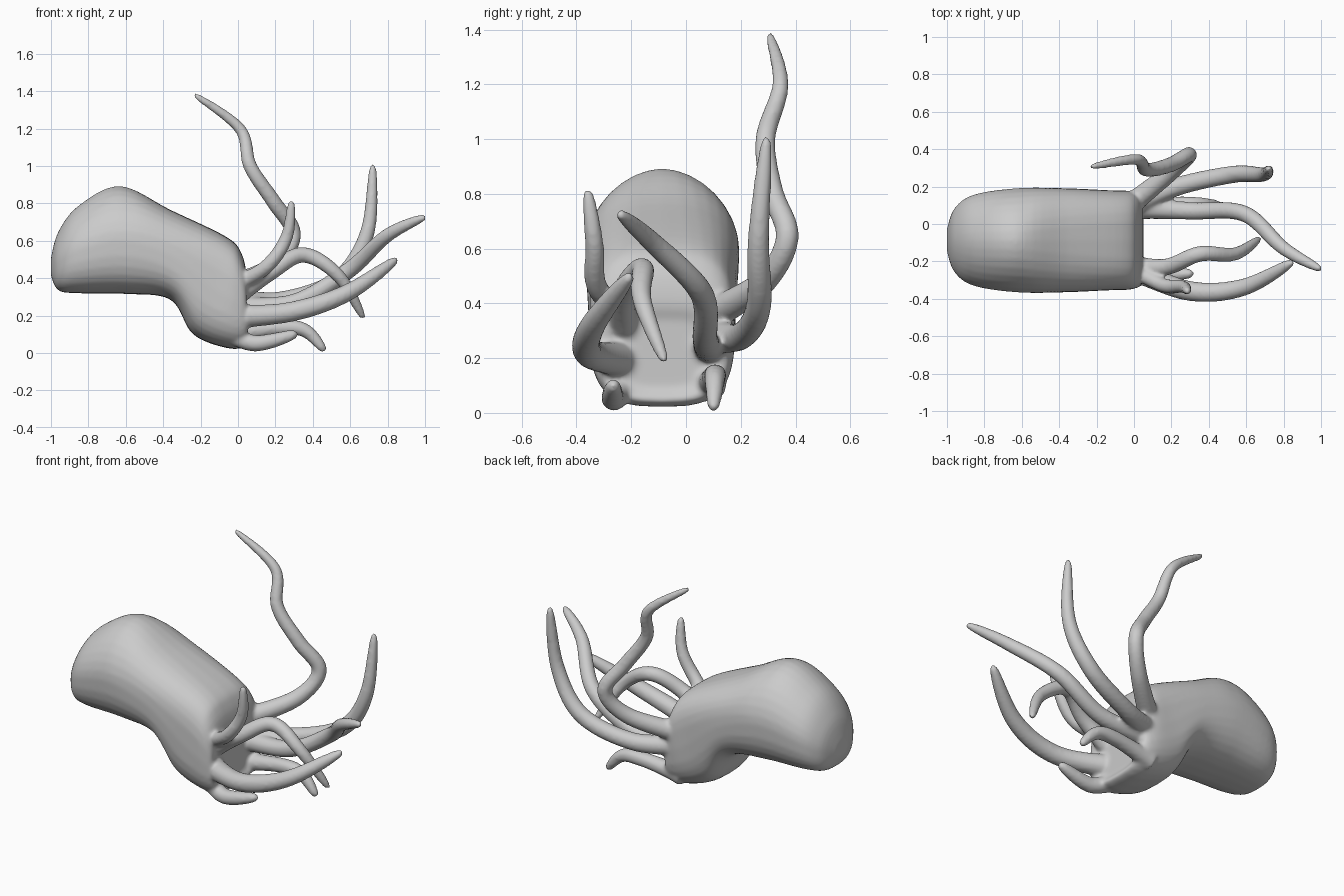
import bpy, bmesh
from math import sin, cos, pi
from mathutils import Vector

if "Cube" in bpy.data.objects:
    bpy.data.objects.remove(bpy.data.objects["Cube"])

CY = -0.087    # body centre line in y
SIDES = 32


def spow(v, e):
    return (1 if v >= 0 else -1) * abs(v) ** e


def smooth_rows(rows, steps):
    """Catmull-Rom interpolation through rows of any width."""
    v = [Vector(r) for r in rows]
    out = []
    for i in range(len(v) - 1):
        p, a, b, q = v[max(i - 1, 0)], v[i], v[i + 1], v[min(i + 2, len(v) - 1)]
        for s in range(steps):
            t = s / steps
            out.append(a + (b - p) * (t / 2) + (p * 2 - a * 5 + b * 4 - q) * (t * t / 2)
                       + (a * 3 - p - b * 3 + q) * (t ** 3 / 2))
    return out + [v[-1]]


# Body: rounded-square rings (x_top, z_top, x_bottom, z_bottom, half_width)
stations = [
    (-1.00, 0.51, -1.00, 0.41, 0.06),
    (-0.96, 0.65, -0.96, 0.335, 0.17),
    (-0.85, 0.79, -0.86, 0.32, 0.244),
    (-0.63, 0.893, -0.60, 0.316, 0.279),
    (-0.36, 0.765, -0.36, 0.285, 0.278),
    (-0.06, 0.62, -0.24, 0.10, 0.268),
    (0.02, 0.53, -0.05, 0.025, 0.262),
    (0.045, 0.41, 0.05, 0.04, 0.23),
    (0.03, 0.34, 0.03, 0.09, 0.16),
]
bm = bmesh.new()
rings = []
for xt, zt, xb, zb, hw in smooth_rows(stations, 6):
    front = min(max((xt + 0.6) / 0.6, 0), 1)   # boxier towards the head
    ring = []
    for i in range(SIDES):
        a = 2 * pi * i / SIDES
        e = 2 / (1.85 + 1.6 * front if sin(a) >= 0 else 2.7 + 0.3 * front)
        k = (spow(sin(a), e) + 1) / 2
        ring.append(bm.verts.new((xb + (xt - xb) * k, CY + hw * spow(cos(a), e),
                                  zb + (zt - zb) * k)))
    rings.append(ring)
for r0, r1 in zip(rings, rings[1:]):
    for i in range(SIDES):
        j = (i + 1) % SIDES
        bm.faces.new((r0[i], r0[j], r1[j], r1[i]))
bm.faces.new(rings[0])
bm.faces.new(rings[-1])
me = bpy.data.meshes.new("octopus_body")
bm.to_mesh(me)
bm.free()
body = bpy.data.objects.new("octopus_body", me)
bpy.context.collection.objects.link(body)
parts = [body]


# Arms: tapered tubes with flared roots, at levels on each side of the head
def arm(name, side, level, r, *path):
    root = (-0.04, CY + 0.02 + side * 0.155, 0.10 + 0.093 * level)
    pts = smooth_rows([root, *path], 10)
    cu = bpy.data.curves.new(name, 'CURVE')
    cu.dimensions = '3D'
    cu.bevel_depth = 1.0
    cu.bevel_resolution = 4
    cu.use_fill_caps = True
    sp = cu.splines.new('POLY')
    sp.points.add(len(pts) - 1)
    for i, (p, sv) in enumerate(zip(pts, sp.points)):
        t = i / (len(pts) - 1)
        sv.co = (*p, 1)
        sv.radius = (r * (1 - 0.15 * t) * (1 - t ** 4) ** 0.6 + 0.011
                     + 0.018 * max(0, 1 - t / 0.3) ** 2)
    ob = bpy.data.objects.new(name, cu)
    bpy.context.collection.objects.link(ob)
    parts.append(ob)


arm("arm_raised", 1, 2.75, 0.034, (0.2, 0.28, 0.475), (0.295, 0.37, 0.64), (0.19, 0.315, 0.81),
    (0.065, 0.29, 1.0), (0.01, 0.345, 1.2), (-0.235, 0.305, 1.383))
arm("arm_side_back", 1, 2, 0.041, (0.23, 0.2, 0.28), (0.53, 0.265, 0.39),
    (0.69, 0.265, 0.64), (0.722, 0.295, 1.01))
arm("arm_long", 1, 1.5, 0.038, (0.3, 0.07, 0.27), (0.59, 0.055, 0.44),
    (0.80, -0.13, 0.63), (1.003, -0.245, 0.73))
arm("arm_low_back", 1, 0, 0.034, (0.22, 0.105, 0.135), (0.36, 0.105, 0.12), (0.465, 0.1, 0.01))
arm("arm_upper_front", -1, 2.7, 0.03, (0.15, -0.325, 0.46), (0.26, -0.335, 0.62),
    (0.287, -0.36, 0.815))
arm("arm_arched", -1, 2, 0.036, (0.17, -0.23, 0.43), (0.35, -0.16, 0.525),
    (0.54, -0.16, 0.41), (0.672, -0.077, 0.185))
arm("arm_side_front", -1, 1, 0.046, (0.28, -0.355, 0.22), (0.58, -0.34, 0.32), (0.853, -0.2, 0.505))
arm("arm_low_front", -1, 0, 0.038, (0.1, -0.265, 0.052), (0.32, -0.265, 0.105))

# Fuse everything into one smooth skin
bpy.ops.object.select_all(action='DESELECT')
for ob in parts:
    ob.select_set(True)
bpy.context.view_layer.objects.active = body
bpy.ops.object.convert(target='MESH')
for ob in parts:
    b = bmesh.new()
    b.from_mesh(ob.data)
    bmesh.ops.remove_doubles(b, verts=b.verts, dist=0.0005)
    bmesh.ops.recalc_face_normals(b, faces=b.faces)
    b.to_mesh(ob.data)
    b.free()
bpy.ops.object.join()
octopus = bpy.context.view_layer.objects.active
octopus.name = "octopus"
fuse = octopus.modifiers.new("fuse", 'REMESH')
fuse.mode = 'VOXEL'
fuse.voxel_size = 0.01
soften = octopus.modifiers.new("soften", 'SMOOTH')
soften.factor = 0.5
soften.iterations = 10
bpy.ops.object.convert(target='MESH')
bpy.ops.object.shade_smooth()
